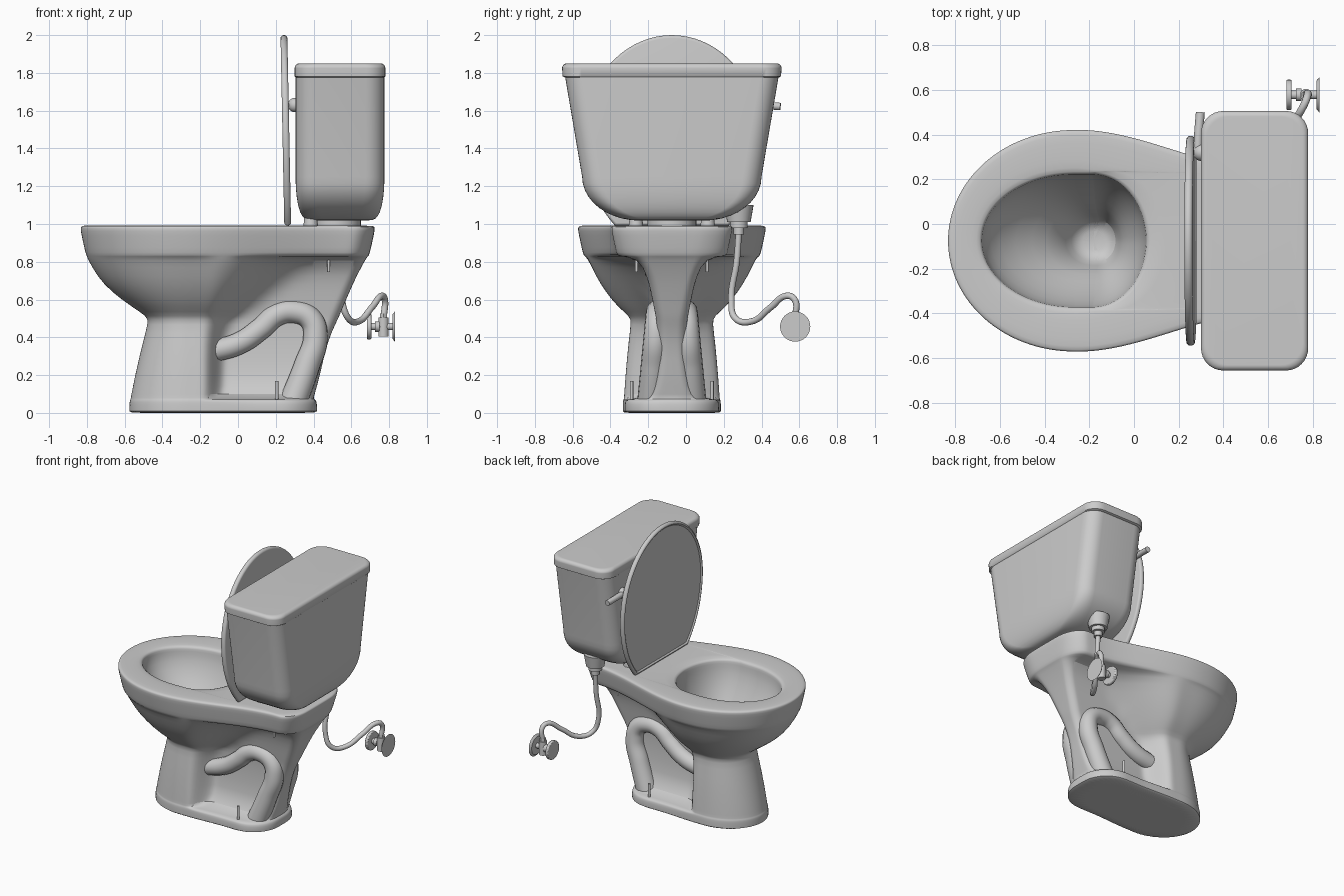
import bpy, bmesh, math
from mathutils import Vector

if "Cube" in bpy.data.objects:
    bpy.data.objects.remove(bpy.data.objects["Cube"])

Y0 = -0.075  # symmetry plane of the fixture
sin, cos, pi = math.sin, math.cos, math.pi


def smooth(ob, angle=40):
    bpy.ops.object.select_all(action='DESELECT')
    ob.select_set(True)
    bpy.context.view_layer.objects.active = ob
    bpy.ops.object.shade_smooth_by_angle(angle=math.radians(angle))


def loft(name, rings, subdiv=0, angle=45):
    """Skin a list of equal-length closed rings and cap both ends."""
    bm = bmesh.new()
    vs = [[bm.verts.new(p) for p in r] for r in rings]
    n = len(vs[0])
    for a, b in zip(vs, vs[1:]):
        for i in range(n):
            j = (i + 1) % n
            bm.faces.new((a[i], a[j], b[j], b[i]))
    bm.faces.new(vs[0][::-1])
    bm.faces.new(vs[-1])
    bmesh.ops.recalc_face_normals(bm, faces=bm.faces)
    me = bpy.data.meshes.new(name)
    bm.to_mesh(me)
    bm.free()
    ob = bpy.data.objects.new(name, me)
    bpy.context.collection.objects.link(ob)
    smooth(ob, angle)
    if subdiv:
        m = ob.modifiers.new("Subdivision", 'SUBSURF')
        m.levels = m.render_levels = subdiv
    return ob


def cyl(name, a, axis, length, r, r2=None, n=24):
    """Cylinder or cone starting at point a and running along an axis."""
    d = Vector([length if c == axis else 0 for c in 'xyz'])
    bpy.ops.mesh.primitive_cone_add(vertices=n, radius1=r, radius2=r2 or r, depth=length,
                                    location=Vector(a) + d / 2,
                                    rotation=d.to_track_quat('Z', 'Y').to_euler())
    ob = bpy.context.object
    ob.name = name
    smooth(ob)
    return ob


def tube(name, pts, r, flare=1):
    """Round tube through points, its radius growing by flare toward the end."""
    cu = bpy.data.curves.new(name, 'CURVE')
    cu.dimensions = '3D'
    cu.bevel_depth, cu.bevel_resolution = r, 5
    cu.use_fill_caps = True
    sp = cu.splines.new('BEZIER')
    sp.bezier_points.add(len(pts) - 1)
    for i, (bp, p) in enumerate(zip(sp.bezier_points, pts)):
        bp.co = p
        bp.radius = 1 + (flare - 1) * (i / (len(pts) - 1)) ** 4
        bp.handle_left_type = bp.handle_right_type = 'AUTO'
    ob = bpy.data.objects.new(name, cu)
    bpy.context.collection.objects.link(ob)


def plan(z, xf, w, wb, xb, s1, s2, rx, ry, xm=-.27):
    """Plan outline: elliptic nose, side easing from width w to wb, rounded tail."""
    half = []
    for i in range(17):
        t = pi / 2 * i / 16
        half.append((xm - (xm - xf) * cos(t), w * sin(t)))
    for i in range(1, 25):
        x = xm + (xb - rx - xm) * i / 24
        t = min(1, max(0, (x - s1) / (s2 - s1)))
        half.append((x, w + (wb - w) * t * t * (3 - 2 * t)))
    for i in range(1, 9):
        t = pi / 2 * i / 8.5
        half.append((xb - rx + rx * sin(t), wb - ry + ry * cos(t)))
    half.append((xb, 0))
    return [(x, Y0 + y, z) for x, y in half] + [(x, Y0 - y, z) for x, y in half[-2:0:-1]]


# Foot slab: (height, inset)
body = [plan(z, -.575 + d / 3, .26 - d / 3, .25 - d, .42 - d, -.2, .1, .2, .2)
        for z, d in ((0, .01), (.001, 0), (.05, .002), (.066, .006), (.074, .02))]

# Pedestal and outer bowl: (height, front x, front half-width, tail half-width, back x)
for z, xf, w, wb, xb in ((.08, -.568, .253, .115, .40), (.2, -.545, .245, .085, .435),
                         (.37, -.505, .23, .075, .47), (.48, -.475, .215, .08, .52),
                         (.51, -.48, .222, .085, .535), (.56, -.56, .285, .095, .555),
                         (.64, -.67, .35, .11, .59), (.72, -.745, .40, .13, .625),
                         (.822, -.80, .447, .175, .68)):
    u = max(0, z - .45) / .37
    body.append(plan(z, xf, w, wb, xb, -.18 + .06 * u, -.07 + .52 * u, .055, .055))

# Overhanging rim and deck: (height, inset)
body += [plan(z, -.835 + d, .498 - d, .32 - d, .725 - d, -.25, .6, .12, .2)
         for z, d in ((.828, .036), (.84, .028), (.91, .013), (.97, 0), (.986, .002), (.992, .014))]
body.append(plan(.993, -.76, .40, .30, .50, -.25, .3, .2, .2))

# Basin: (height, front x, half-width, back x)
for z, xf, w, xb in ((.99, -.70, .315, .075), (.982, -.683, .299, .058), (.96, -.68, .296, .054),
                     (.9, -.675, .292, .05), (.78, -.61, .25, .025), (.65, -.45, .18, -.03),
                     (.56, -.33, .125, -.065), (.44, -.28, .095, -.075), (.42, -.23, .04, -.13)):
    r = w * .8
    body.append(plan(z, xf, w, w, xb, -.2, 0, r, w, xm=max(-.27, min(xb - r - .01, (xf + xb) / 2))))
loft("bowl_and_pedestal", body, subdiv=1, angle=60)

# Trapway bulges, bolts and tank pads, mirrored to both sides
trap = ((-.2, .325), (-.1, .335), (.02, .375), (.12, .445), (.21, .52), (.3, .535),
        (.385, .495), (.41, .4), (.365, .25), (.29, .05))
for tag, s in (("left", -1), ("right", 1)):
    tube("trapway_" + tag, [(x, Y0 + s * (.075 + .07 * (.54 - z)), z) for x, z in trap], .06, 1.25)
    cyl("floor_bolt_" + tag, (.205, Y0 + s * .213, .06), 'z', .11, .009, n=12)
    cyl("tank_bolt_" + tag, (.48, Y0 + s * .187, .745), 'z', .1, .008, n=12)
    cyl("tank_pad_" + tag, (.385, Y0 + s * .19, .98), 'z', .08, .04, .03)


def rrect(z, hx, hy, r=.1, cx=.54):
    """Rounded rectangle ring."""
    out = []
    for q, (sx, sy) in enumerate(((1, 1), (-1, 1), (-1, -1), (1, -1))):
        for i in range(9):
            a = pi / 2 * (q + i / 8)
            out.append((cx + sx * (hx - r) + r * cos(a), Y0 + sy * (hy - r) + r * sin(a), z))
    return out


# Tank: rounded belly, then straight flaring walls
arc = [pi / 2 * i / 10 for i in range(11)]
tank = [rrect(1.018 + .232 * (1 - cos(t)), .13 + .105 * sin(t) ** .5, .17 + .305 * sin(t))
        for t in arc]
tank.append(rrect(1.785, .235, .566))
loft("tank", tank, angle=50)

# Tank cover with a rolled top edge
cover = [rrect(1.775, .232, .566), rrect(1.782, .24, .578)]
cover += [rrect(1.825 + .025 * sin(t), .215 + .025 * cos(t), .556 + .025 * cos(t)) for t in arc]
loft("tank_cover", cover, angle=50)
cyl("tank_gasket", (.52, Y0, .98), 'z', .05, .13, n=32)


# Raised seat lid: oval with a flat hinge edge, slightly tilted, shallow panel inside its edge
def lid_ring(s, dx):
    out = []
    for i in range(72):
        a = 2 * pi * i / 72
        dz = .54 * sin(a) if sin(a) > 0 else max(.61 * sin(a), -.468)
        z = 1.46 + s * dz
        out.append((.245 + dx - .02 * (z - 1), Y0 + s * .47 * cos(a), z))
    return out


loft("seat_lid", [lid_ring(.95, .009), lid_ring(.957, .004)] +
     [lid_ring(.97 + .03 * sin(2 * t), .018 * (1 - cos(2 * t))) for t in arc], angle=35)

# Flush lever on a round pivot
bpy.ops.mesh.primitive_uv_sphere_add(segments=20, ring_count=12, radius=.038,
                                     location=(.302, .32, 1.63))
bpy.context.object.name = "lever_pivot"
smooth(bpy.context.object)
tube("flush_lever", [(.287, .30, 1.63), (.288, .38, 1.63), (.297, .50, 1.622)], .02)

# Water inlet under the tank and its supply hose
cyl("inlet_boss", (.55, .28, 1.01), 'z', .09, .062, .078)
cyl("inlet_nut", (.55, .28, .98), 'z', .035, .046, n=12)
cyl("inlet_collar", (.55, .28, .945), 'z', .04, .028)
tube("supply_hose", [(.55, .28, .96), (.55, .268, .8), (.55, .24, .6), (.585, .262, .5),
                     (.64, .35, .485), (.71, .45, .56), (.762, .535, .62), (.777, .575, .6),
                     (.77, .578, .5)], .017)

# Shut-off valve: body, stem, wall flange and round handle
VY, VZ = .578, .457
cyl("valve_body", (.77, VY, .405), 'z', .1, .027)
cyl("valve_nut", (.77, VY, .495), 'z', .03, .022, n=6)
cyl("valve_stem", (.70, VY, VZ), 'x', .125, .019)
cyl("valve_collar", (.725, VY, VZ), 'x', .025, .028)
cyl("wall_flange", (.818, VY, VZ), 'x', .013, .065, .08, n=32)
handle = cyl("valve_handle", (.682, VY, VZ), 'x', .024, .068, n=32)
bev = handle.modifiers.new("Bevel", 'BEVEL')
bev.width, bev.segments = .006, 2
